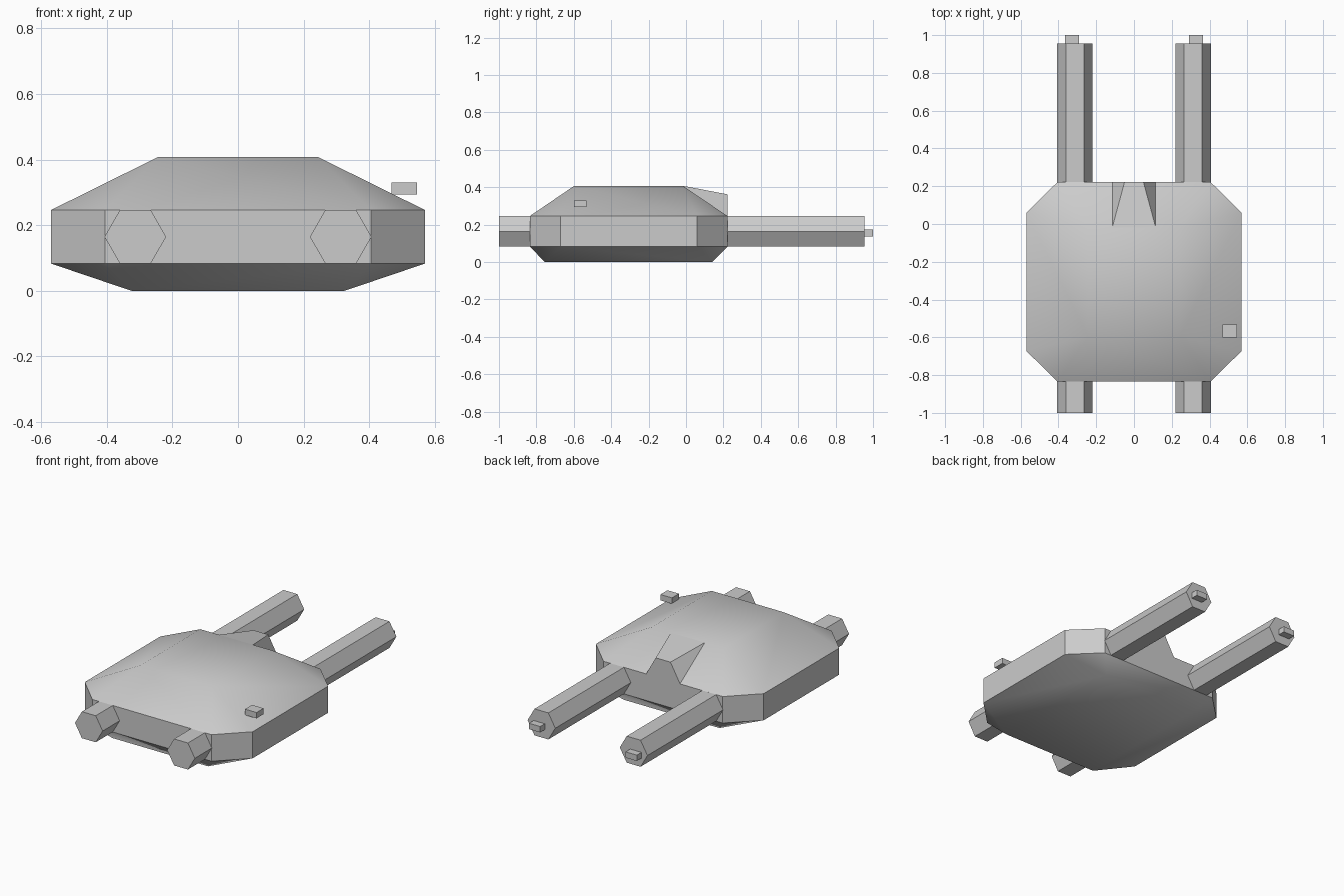
import bpy, bmesh, math

if "Cube" in bpy.data.objects:
    bpy.data.objects.remove(bpy.data.objects["Cube"])


def finish(bm, name):
    bmesh.ops.recalc_face_normals(bm, faces=bm.faces)
    mesh = bpy.data.meshes.new(name)
    bm.to_mesh(mesh)
    bm.free()
    obj = bpy.data.objects.new(name, mesh)
    bpy.context.collection.objects.link(obj)
    return obj


def hull(name, points):
    bm = bmesh.new()
    for p in points:
        bm.verts.new(p)
    bmesh.ops.convex_hull(bm, input=bm.verts)
    bmesh.ops.dissolve_limit(bm, angle_limit=0.01, verts=bm.verts, edges=bm.edges)
    return finish(bm, name)


def box(name, x, y, z):
    return hull(name, [(a, b, c) for a in x for b in y for c in z])


def hex_barrel(name, x, z, r, y0, y1):
    bm = bmesh.new()
    ring = [bm.verts.new((x + r * math.cos(i * math.pi / 3), y0,
                          z + r * math.sin(i * math.pi / 3))) for i in range(6)]
    base = bm.faces.new(ring)
    ext = bmesh.ops.extrude_face_region(bm, geom=[base], use_keep_orig=True)
    for v in ext["geom"]:
        if isinstance(v, bmesh.types.BMVert):
            v.co.y = y1
    return finish(bm, name)


# Hull: flat top and bottom rectangles joined by a chamfered waist band
pts = []
for s in (-1, 1):
    for z in (0.083, 0.246):
        pts += [(s * 0.405, -0.835, z), (s * 0.57, -0.672, z),
                (s * 0.57, 0.06, z), (s * 0.405, 0.222, z)]
    pts += [(s * 0.325, y, 0.0) for y in (-0.755, 0.14)]
    pts += [(s * 0.243, y, 0.408) for y in (-0.597, -0.018)]
body = hull("hull", pts)
bpy.ops.object.select_all(action='DESELECT')
body.select_set(True)
bpy.context.view_layer.objects.active = body
bpy.ops.object.shade_smooth_by_angle(angle=math.radians(42))

# Wedge housing on the rear slope
hull("rear_wedge", [p for s in (-1, 1) for p in (
    (s * 0.115, -0.018, 0.408), (s * 0.05, 0.222, 0.362), (s * 0.115, 0.222, 0.246))])

# Hexagonal barrels with small end tabs
for side, s in (("left", -1), ("right", 1)):
    hex_barrel(side + "_barrel", s * 0.313, 0.1645, 0.094, -1.0, 0.955)
    box(side + "_barrel_tab", (s * 0.29, s * 0.366), (0.955, 1.0), (0.137, 0.173))

# Small sensor block floating over the side slope
box("sensor_block", (0.468, 0.546), (-0.6, -0.532), (0.294, 0.33))
